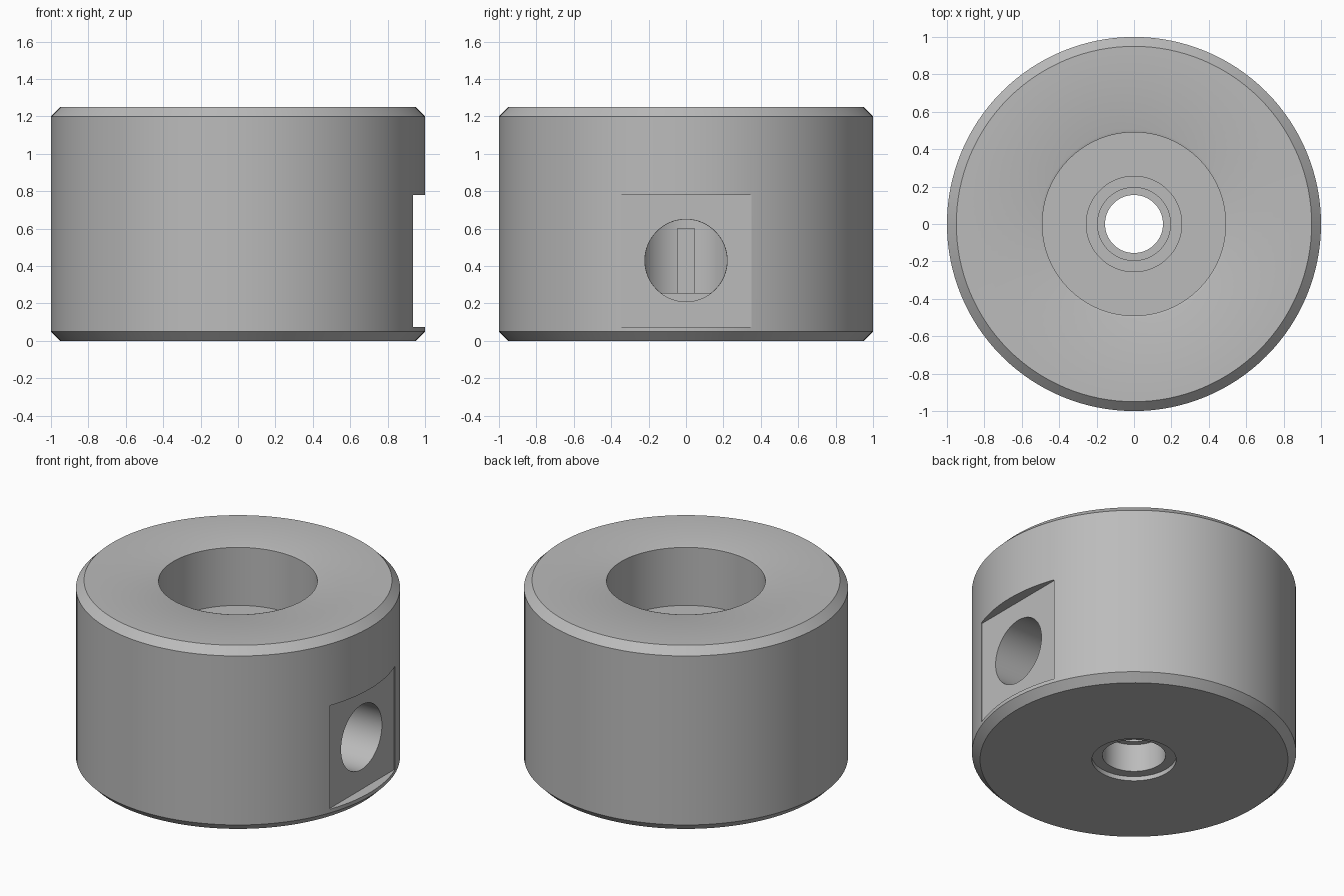
import bpy, bmesh, math
from mathutils import Matrix, Vector

if "Cube" in bpy.data.objects:
    bpy.data.objects.remove(bpy.data.objects["Cube"], do_unlink=True)

steel = bpy.data.materials.new("grey_steel")
steel.use_nodes = True
GREY = (0.5, 0.5, 0.5, 1)
steel.diffuse_color = GREY
steel.node_tree.nodes["Principled BSDF"].inputs["Base Color"].default_value = GREY


def add_object(name, bm):
    bmesh.ops.recalc_face_normals(bm, faces=bm.faces)
    mesh = bpy.data.meshes.new(name)
    bm.to_mesh(mesh)
    bm.free()
    obj = bpy.data.objects.new(name, mesh)
    bpy.context.collection.objects.link(obj)
    mesh.materials.append(steel)
    return obj


def lathe(name, profile, steps=128):
    bm = bmesh.new()
    verts = [bm.verts.new((r, 0, z)) for r, z in profile]
    edges = [bm.edges.new((v, verts[i - 1])) for i, v in enumerate(verts)]
    bmesh.ops.spin(bm, geom=verts + edges, cent=(0, 0, 0), axis=(0, 0, 1),
                   angle=math.tau, steps=steps, use_merge=True)
    bmesh.ops.remove_doubles(bm, verts=bm.verts, dist=1e-5)
    return add_object(name, bm)


def box(name, low, high):
    low, high = Vector(low), Vector(high)
    bm = bmesh.new()
    bmesh.ops.create_cube(bm, size=1, matrix=Matrix.Translation((low + high) / 2)
                          @ Matrix.Diagonal((*(high - low), 1)))
    return add_object(name, bm)


def side_drill(name, x0, x1, radius, z, flat=None):
    bm = bmesh.new()
    bmesh.ops.create_cone(bm, cap_ends=True, segments=64, radius1=radius,
                          radius2=radius, depth=x1 - x0,
                          matrix=Matrix.Translation(((x0 + x1) / 2, 0, z))
                          @ Matrix.Rotation(math.pi / 2, 4, 'Y'))
    if flat is not None:  # flatten the underside
        cut = bmesh.ops.bisect_plane(bm, geom=bm.verts[:] + bm.edges[:] + bm.faces[:],
                                     plane_co=(0, 0, flat), plane_no=(0, 0, 1),
                                     clear_inner=True)
        rim = [e for e in cut["geom_cut"] if isinstance(e, bmesh.types.BMEdge)]
        bmesh.ops.holes_fill(bm, edges=rim, sides=0)
    return add_object(name, bm)


def carve(target, cutter):
    cutter.hide_render = True
    mod = target.modifiers.new("cut", 'BOOLEAN')
    mod.operation = 'DIFFERENCE'
    mod.solver = 'EXACT'
    mod.object = cutter
    bpy.ops.object.select_all(action='DESELECT')
    target.select_set(True)
    bpy.context.view_layer.objects.active = target
    bpy.ops.object.modifier_apply(modifier=mod.name)
    bpy.data.objects.remove(cutter, do_unlink=True)


# Turned body: chamfered outside, then the stepped bore from top to bottom
FLOOR = 0.255
body = lathe("round_body", [
    (0.26, 0), (0.95, 0), (1, 0.05), (1, 1.2), (0.95, 1.25),
    (0.505, 1.25), (0.49, 1.245), (0.49, 0.85),
    (0.255, 0.85), (0.255, FLOOR), (0.195, FLOOR), (0.195, 0.24),
    (0.155, 0.24), (0.155, 0.22), (0.195, 0.22), (0.195, 0.03), (0.26, 0.03)])

# Flat pocket on the side, the port through it and the groove opposite
carve(body, box("pocket_cutter", (0.93, -0.35, 0.075), (1.2, 0.35, 0.78)))
carve(body, side_drill("port_cutter", 0.35, 1.1, 0.22, 0.43))
carve(body, side_drill("inner_port_cutter", 0.05, 0.45, 0.219, 0.43, FLOOR + 0.002))
carve(body, box("groove_cutter", (-0.35, -0.045, FLOOR + 0.002), (-0.1, 0.045, 0.6)))

body.select_set(True)
bpy.context.view_layer.objects.active = body
bpy.ops.object.shade_smooth_by_angle(angle=math.radians(25))
